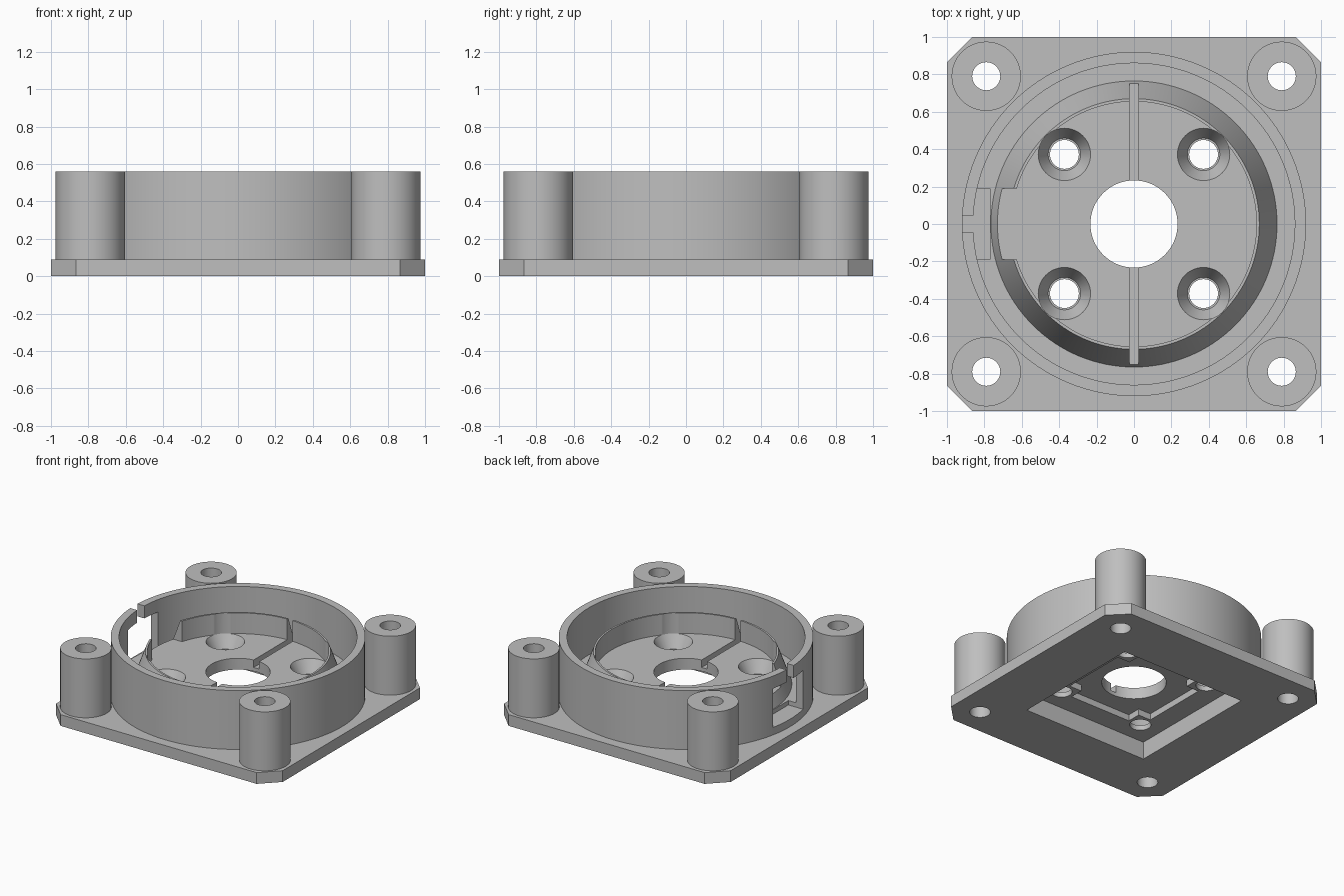
import bpy, bmesh, math
from mathutils import Vector

cube = bpy.data.objects.get("Cube")
if cube:
    bpy.data.objects.remove(cube, do_unlink=True)

grey = bpy.data.materials.new("light grey")
grey.use_nodes = True
colour = (0.52, 0.52, 0.52, 1)
grey.diffuse_color = colour
grey.node_tree.nodes["Principled BSDF"].inputs["Base Color"].default_value = colour


def finish(name, bm):
    bmesh.ops.recalc_face_normals(bm, faces=bm.faces)
    mesh = bpy.data.meshes.new(name)
    bm.to_mesh(mesh)
    bm.free()
    mesh.materials.append(grey)
    ob = bpy.data.objects.new(name, mesh)
    bpy.context.collection.objects.link(ob)
    return ob


def prism(name, outline, z0, z1):
    bm = bmesh.new()
    face = bm.faces.new([bm.verts.new((x, y, z0)) for x, y in outline])
    top = bmesh.ops.extrude_face_region(bm, geom=[face])["geom"]
    verts = [g for g in top if isinstance(g, bmesh.types.BMVert)]
    bmesh.ops.translate(bm, verts=verts, vec=(0, 0, z1 - z0))
    return finish(name, bm)


def box(name, x0, x1, y0, y1, z0, z1):
    return prism(name, [(x0, y0), (x1, y0), (x1, y1), (x0, y1)], z0, z1)


def lathe(name, profile, at=(0, 0), steps=64):
    """Solid of revolution from (radius, z) points that start and end on the axis."""
    bm = bmesh.new()
    verts = [bm.verts.new((r, 0, z)) for r, z in profile]
    edges = [bm.edges.new(pair) for pair in zip(verts, verts[1:])]
    bmesh.ops.spin(bm, geom=verts + edges, cent=(0, 0, 0), axis=(0, 0, 1),
                   angle=math.tau, steps=steps, use_duplicate=False)
    bmesh.ops.remove_doubles(bm, verts=bm.verts, dist=1e-4)
    bmesh.ops.translate(bm, verts=bm.verts, vec=Vector((*at, 0)))
    return finish(name, bm)


def cylinder(name, r, z0, z1, at=(0, 0), steps=64):
    return lathe(name, [(0, z0), (r, z0), (r, z1), (0, z1)], at, steps)


def combine(target, tool, operation):
    mod = target.modifiers.new(operation.lower(), 'BOOLEAN')
    mod.operation = operation
    mod.solver = 'EXACT'
    mod.object = tool
    bpy.context.view_layer.objects.active = target
    bpy.ops.object.modifier_apply(modifier=mod.name)
    bpy.data.objects.remove(tool, do_unlink=True)


def corners(d):
    return [(sx * d, sy * d) for sx in (-1, 1) for sy in (-1, 1)]


# Square plate with clipped corners
c = 0.865
body = prism("flange_housing", [(-c, -1), (c, -1), (1, -c), (1, c),
                                (c, 1), (-c, 1), (-1, c), (-1, -c)], 0, 0.09)

# Round housing: outer wall, groove, sloped inner rim and floor
FLOOR = 0.28
combine(body, lathe("housing", [
    (0, 0.05), (0.92, 0.05), (0.92, 0.56), (0.86, 0.56), (0.86, 0.185),
    (0.765, 0.185), (0.67, 0.445), (0.655, 0.445), (0.655, FLOOR), (0, FLOOR)],
    steps=128), 'UNION')

# Corner posts with through holes
for at in corners(0.79):
    combine(body, cylinder("post", 0.185, 0.05, 0.56, at), 'UNION')
for at in corners(0.79):
    combine(body, cylinder("post_hole", 0.075, -0.1, 0.7, at, 48), 'DIFFERENCE')

# Underside pocket, then a deeper cross-shaped pocket between the screw bosses
combine(body, box("pocket", -0.55, 0.55, -0.55, 0.55, -0.1, 0.14), 'DIFFERENCE')
a, b = 0.38, 0.27
cross = [(-b, -a), (b, -a), (b, -b), (a, -b), (a, b), (b, b),
         (b, a), (-b, a), (-b, b), (-a, b), (-a, -b), (-b, -b)]
combine(body, prism("deep_pocket", cross, 0.1, 0.19), 'DIFFERENCE')

# Centre bore and countersunk screw holes
combine(body, cylinder("bore", 0.233, -0.1, 0.7), 'DIFFERENCE')
for at in corners(0.372):
    combine(body, lathe("screw_hole", [
        (0, 0), (0.077, 0), (0.077, 0.18), (0.087, 0.18), (0.14, FLOOR),
        (0.14, 0.6), (0, 0.6)], at, 48), 'DIFFERENCE')

# Narrow channel across the floor and rim
combine(body, box("channel", -0.024, 0.024, -0.766, 0.766, 0.22, 0.52), 'DIFFERENCE')

# Side opening: rim gap, wide window and narrow slot through the wall
combine(body, box("rim_gap", -0.8, -0.5, -0.19, 0.19, FLOOR, 0.5), 'DIFFERENCE')
combine(body, box("window", -1.1, -0.77, -0.19, 0.19, 0.15, 0.46), 'DIFFERENCE')
combine(body, box("slot", -1.1, -0.8, -0.045, 0.045, 0.3, 0.7), 'DIFFERENCE')

bpy.ops.object.select_all(action='DESELECT')
body.select_set(True)
bpy.context.view_layer.objects.active = body
bpy.ops.object.shade_smooth_by_angle(angle=math.radians(25))
